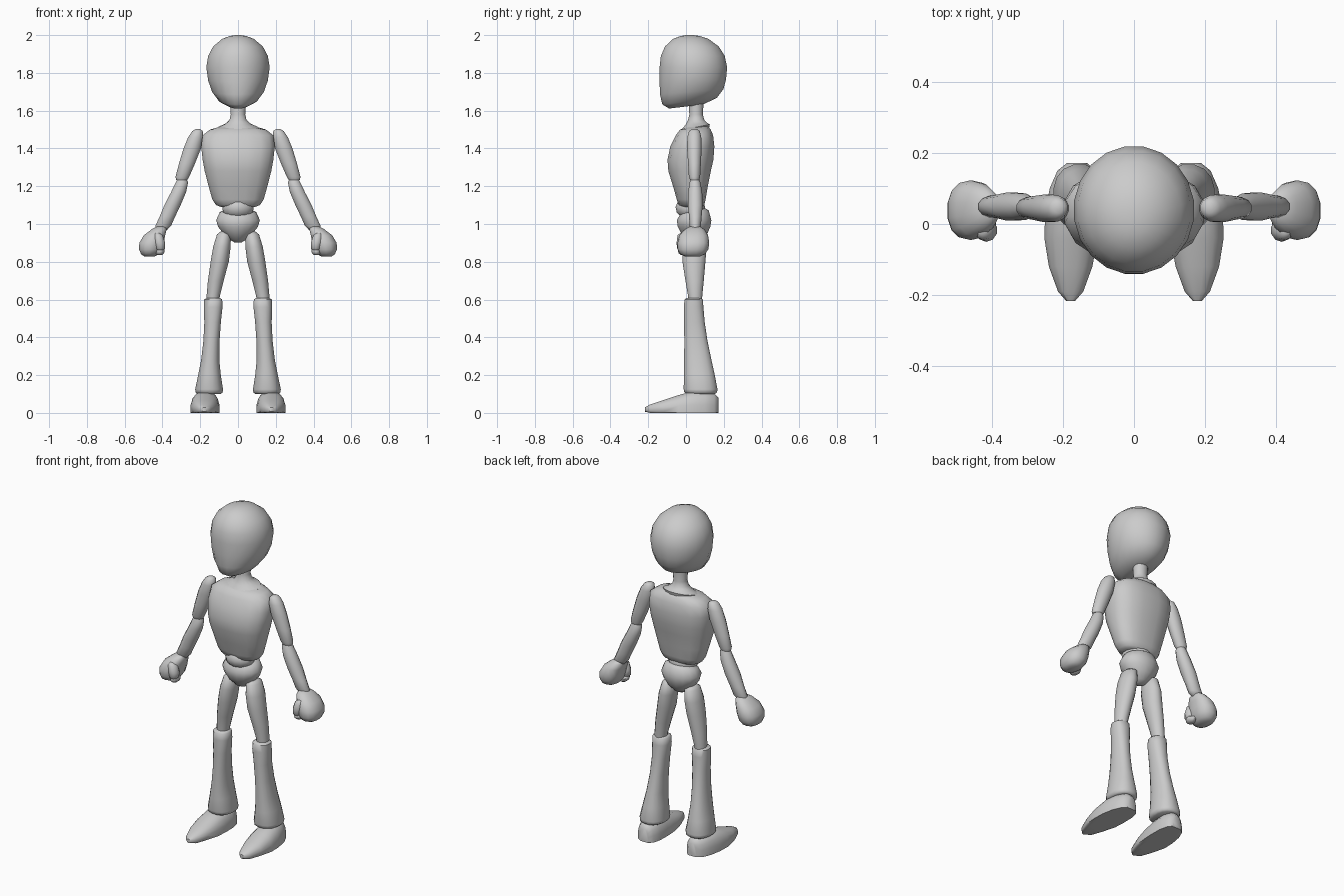
import bpy, bmesh
from math import sin, cos, tau, copysign


def section(i, sides, power):
    """Point i on a unit superellipse."""
    a = tau * (i + 0.5) / sides
    return tuple(copysign(abs(v) ** (2 / power), v) for v in (cos(a), sin(a)))


def finish(name, bm, mirror):
    bmesh.ops.recalc_face_normals(bm, faces=bm.faces)
    mesh = bpy.data.meshes.new(name)
    bm.to_mesh(mesh)
    bm.free()
    obj = bpy.data.objects.new(name, mesh)
    bpy.context.collection.objects.link(obj)
    bpy.ops.object.select_all(action='DESELECT')
    obj.select_set(True)
    bpy.context.view_layer.objects.active = obj
    bpy.ops.object.shade_smooth_by_angle(angle=0.9)
    if mirror:
        obj.modifiers.new("mirror", 'MIRROR').use_mirror_merge = False
    return obj


def skin(name, loops, mirror=False):
    """Bridge point loops into a closed solid."""
    bm = bmesh.new()
    rings = [[bm.verts.new(p) for p in loop] for loop in loops]
    n = len(rings[0])
    for a, b in zip(rings, rings[1:]):
        for i in range(n):
            j = (i + 1) % n
            bm.faces.new((a[i], a[j], b[j], b[i]))
    bm.faces.new(rings[0][::-1])
    bm.faces.new(rings[-1])
    return finish(name, bm, mirror)


def loft(name, rings, sides=16, power=2.0, mirror=False):
    """Rings: z, x min, x max, y min, y max, optional slope of z along y."""
    loops = []
    for z, x0, x1, y0, y1, *tilt in rings:
        t = tilt[0] if tilt else 0
        loop = []
        for i in range(sides):
            u, v = section(i, sides, power)
            loop.append(((x0 + x1) / 2 + u * (x1 - x0) / 2,
                         (y0 + y1) / 2 + v * (y1 - y0) / 2,
                         z + t * v * (y1 - y0) / 2))
        loops.append(loop)
    return skin(name, loops, mirror)


def centred(rings):
    """Expand (z, half width, y min, y max, ...) to be symmetric in x."""
    return [(z, -w, w, *rest) for z, w, *rest in rings]


# Head: egg with a flat face and a sloping underside
loft("head", centred([
    (1.622, .045, -.09, .09, .12), (1.65, .1, -.127, .165, .12),
    (1.70, .138, -.14, .2, .08), (1.76, .16, -.142, .214, .03),
    (1.83, .17, -.142, .22), (1.89, .16, -.135, .207),
    (1.94, .133, -.113, .175), (1.98, .085, -.07, .12),
    (1.995, .045, -.03, .075), (2.0, .015, 0, .04)]), 20)

# Neck flaring into a collar that dips at the front
loft("neck", centred([
    (1.66, .045, .012, .095), (1.58, .039, .017, .09),
    (1.55, .046, .01, .098), (1.53, .068, -.004, .112, .1),
    (1.512, .105, -.03, .128, .2), (1.48, .1, -.025, .12, .2)]))

# Chest, boxy and tapering to the waist
loft("torso", centred([
    (1.515, .09, -.01, .115, .1), (1.5, .15, -.033, .132),
    (1.47, .19, -.055, .145), (1.41, .198, -.085, .152),
    (1.34, .19, -.1, .147), (1.28, .179, -.095, .133),
    (1.2, .158, -.07, .117), (1.13, .138, -.05, .105),
    (1.1, .118, -.04, .098), (1.09, .09, -.025, .085)]), 16, 2.5)

# Waist ball and pelvis
loft("waist", centred([
    (1.13, .05, -.025, .07), (1.118, .07, -.045, .09),
    (1.09, .085, -.057, .103), (1.06, .08, -.05, .1),
    (1.03, .05, -.02, .07)]))
loft("pelvis", centred([
    (1.075, .07, -.015, .105, .12), (1.062, .098, -.032, .122, .12),
    (1.02, .118, -.05, .136), (.985, .107, -.045, .13),
    (.95, .08, -.027, .115), (.915, .042, .005, .085),
    (.902, .018, .03, .06)]))

# Thighs
loft("thigh", [
    (.96, .052, .093, .015, .075), (.945, .037, .112, -.008, .1),
    (.88, .038, .132, -.022, .11), (.8, .048, .146, -.02, .104),
    (.7, .075, .16, -.004, .095), (.62, .095, .167, .01, .087),
    (.58, .1, .165, .012, .085)], mirror=True)

# Flared lower legs
loft("lower_leg", [
    (.608, .093, .168, .002, .08), (.6, .083, .181, -.009, .09),
    (.56, .081, .182, -.012, .093), (.48, .09, .179, -.011, .1),
    (.38, .097, .184, -.01, .115), (.28, .098, .196, -.011, .136),
    (.2, .09, .212, -.012, .154), (.125, .078, .228, -.014, .168),
    (.108, .08, .226, -.01, .166), (.1, .092, .214, .002, .154)],
    power=2.3, mirror=True)

# Pointed shoes: sections along y, flattened at the sole
shoe = []
for y, cx, half, top in [
        (-.217, .178, .012, .03), (-.19, .178, .036, .045),
        (-.12, .178, .062, .068), (-.04, .177, .076, .095),
        (.03, .174, .077, .115), (.1, .168, .07, .115),
        (.15, .163, .053, .105), (.172, .16, .028, .08)]:
    pts = [section(i, 16, 2.4) for i in range(16)]
    shoe.append([(cx + u * half, y, max(0, .018 + v * (top - .018)))
                 for u, v in pts])
skin("foot", shoe, mirror=True)

# Arms
loft("upper_arm", [
    (1.502, .2, .226, .03, .06), (1.492, .186, .243, .015, .074),
    (1.46, .182, .265, .006, .082), (1.4, .194, .29, .004, .084),
    (1.32, .226, .314, .01, .08), (1.25, .257, .332, .014, .076),
    (1.232, .268, .328, .022, .07)], 12, mirror=True)
loft("forearm", [
    (1.25, .278, .314, .03, .065), (1.22, .263, .331, .018, .077),
    (1.17, .273, .355, .01, .087), (1.1, .302, .391, .008, .09),
    (1.04, .331, .416, .015, .084), (.99, .353, .439, .018, .08),
    (.968, .375, .438, .03, .07)], 12, mirror=True)

# Fists with thumb and curled fingertip
loft("fist", [
    (.987, .385, .43, .02, .075), (.972, .377, .458, -.008, .098),
    (.94, .384, .5, -.035, .117), (.9, .392, .524, -.045, .123),
    (.865, .402, .525, -.044, .118), (.84, .42, .514, -.03, .1),
    (.828, .44, .495, -.005, .075)], 14, 2.3, mirror=True)
loft("thumb", [
    (.953, .418, .438, -.03, -.005), (.94, .397, .448, -.045, .012),
    (.9, .384, .446, -.05, .015), (.87, .385, .438, -.047, .012),
    (.857, .4, .425, -.035, .0)], 10, mirror=True)
loft("fingertip", [
    (.875, .395, .425, -.03, .0), (.86, .387, .437, -.042, .03),
    (.845, .39, .437, -.04, .03), (.835, .402, .428, -.025, .015)],
    10, mirror=True)
